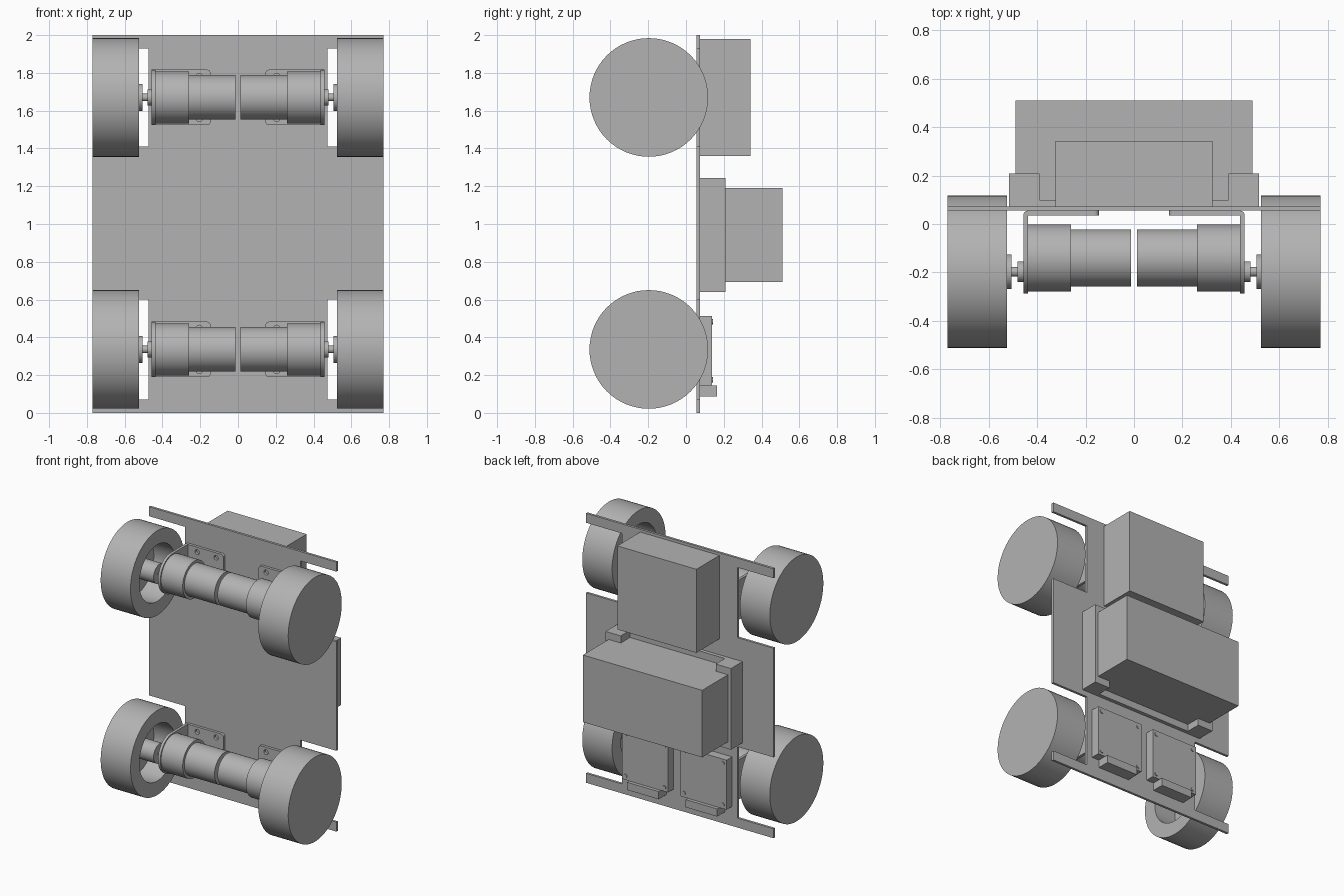
import bpy, bmesh, math
from mathutils import Vector, Matrix

if "Cube" in bpy.data.objects:
    bpy.data.objects.remove(bpy.data.objects["Cube"], do_unlink=True)

grey = bpy.data.materials.new("plain grey")
grey.use_nodes = True
COLOUR = (0.45, 0.45, 0.45, 1)
grey.diffuse_color = COLOUR
grey.node_tree.nodes["Principled BSDF"].inputs["Base Color"].default_value = COLOUR


def finish(name, bm, smooth=False, mirror=False):
    bmesh.ops.recalc_face_normals(bm, faces=bm.faces)
    mesh = bpy.data.meshes.new(name)
    bm.to_mesh(mesh)
    bm.free()
    mesh.materials.append(grey)
    ob = bpy.data.objects.new(name, mesh)
    bpy.context.collection.objects.link(ob)
    if smooth:
        bpy.ops.object.select_all(action='DESELECT')
        ob.select_set(True)
        bpy.context.view_layer.objects.active = ob
        bpy.ops.object.shade_smooth_by_angle(angle=math.radians(30))
    if mirror:
        ob.modifiers.new("Mirror", 'MIRROR').use_mirror_merge = False
    return ob


def box(name, x, y, z, mirror=False):
    bm = bmesh.new()
    bmesh.ops.create_cube(bm, size=1)
    for v in bm.verts:
        v.co = [(a + b) / 2 + c * (b - a) for c, (a, b) in zip(v.co, (x, y, z))]
    return finish(name, bm, mirror=mirror)


def prism(name, points, axis, lo, hi, smooth=False, mirror=False):
    """Extrude a flat outline along x (points are y,z) or y (points are x,z)."""
    bm = bmesh.new()
    make = (lambda p: (lo, *p)) if axis == 'x' else (lambda p: (p[0], lo, p[1]))
    face = bm.faces.new([bm.verts.new(make(p)) for p in points])
    new = bmesh.ops.extrude_face_region(bm, geom=[face])["geom"]
    shift = Vector((hi - lo, 0, 0)) if axis == 'x' else Vector((0, hi - lo, 0))
    bmesh.ops.translate(bm, vec=shift, verts=[g for g in new if isinstance(g, bmesh.types.BMVert)])
    return finish(name, bm, smooth, mirror)


def arc(cu, cv, r, start, end, n):
    angles = [math.radians(start + (end - start) * i / n) for i in range(n + 1)]
    return [(cu + r * math.cos(a), cv + r * math.sin(a)) for a in angles]


def lathe(name, profile, y, z):
    """Turn an (x, radius) profile around an axis parallel to x."""
    bm = bmesh.new()
    verts = [bm.verts.new((x, y + r, z)) for x, r in profile]
    edges = [bm.edges.new(pair) for pair in zip(verts, verts[1:])]
    bmesh.ops.spin(bm, geom=verts + edges, cent=(0, y, z), axis=(1, 0, 0),
                   angle=math.tau, steps=64, use_duplicate=False)
    bmesh.ops.remove_doubles(bm, verts=bm.verts, dist=1e-5)
    return finish(name, bm, True, True)


def cut(target, cutters):
    for c in cutters:
        c.hide_render = True
        mod = target.modifiers.new("Cut", 'BOOLEAN')
        mod.object, mod.operation, mod.solver = c, 'DIFFERENCE', 'EXACT'
        target.modifiers.move(len(target.modifiers) - 1, 0)
        bpy.context.view_layer.objects.active = target
        bpy.ops.object.modifier_apply(modifier=mod.name)
        bpy.data.objects.remove(c, do_unlink=True)


# Chassis plate with four wheel notches
W, N = 0.77, 0.475
side = [(W, 0), (W, 0.07), (N, 0.07), (N, 0.6), (W, 0.6),
        (W, 1.41), (N, 1.41), (N, 1.93), (W, 1.93), (W, 2)]
prism("chassis_plate", side + [(-x, z) for x, z in reversed(side)], 'y', 0.055, 0.073)

# Drive units: wheel, hub, shaft, gear motor and bracket
AXLE, MOTOR = -0.197, -0.14
for row, z in (("lower", 0.336), ("upper", 1.67)):
    lathe(row + "_wheels", [(0.77, 0), (0.77, 0.314), (0.525, 0.314), (0.525, 0.21),
                            (0.7, 0.21), (0.7, 0)], AXLE, z)
    lathe(row + "_hubs", [(0.7, 0.072), (0.505, 0.072), (0.505, 0)], AXLE, z)
    lathe(row + "_shafts", [(0.505, 0.02), (0.48, 0.02), (0.48, 0.043), (0.455, 0.043)], AXLE, z)
    lathe(row + "_motors", [(0.012, 0), (0.012, 0.118), (0.26, 0.118), (0.26, 0.138),
                            (0.437, 0.138), (0.437, 0)], MOTOR, z)
    h = 0.147
    prism(row + "_bracket_uprights", [(0.035, z - h), (0.035, z + h)]
          + arc(MOTOR, z, h, 90, 270, 32), 'x', 0.437, 0.457, True, True)
    r = 0.02
    flange = prism(row + "_bracket_flanges", [(0.437, z - h), (0.437, z + h)]
                   + arc(0.145 + r, z + h - r, r, 90, 180, 6)
                   + arc(0.145 + r, z - h + r, r, 180, 270, 6), 'y', 0.035, 0.055, False, True)
    cut(flange, [prism("hole_cutter", arc(x, z + dz, 0.018, 0, 345, 23), 'y', 0, 0.1)
                 for x in (0.205, 0.36) for dz in (-0.11, 0.11)])
    # Rounded bend joining upright and flange
    bm = bmesh.new()
    bend = [(0.437, 0.035)] + arc(0.437, 0.035, 0.02, 0, 90, 6)
    f = bm.faces.new([bm.verts.new((x, y, z - h)) for x, y in bend])
    new = bmesh.ops.extrude_face_region(bm, geom=[f])["geom"]
    bmesh.ops.translate(bm, vec=(0, 0, 2 * h),
                        verts=[g for g in new if isinstance(g, bmesh.types.BMVert)])
    finish(row + "_bracket_bends", bm, True, True)

# Upper equipment box
box("upper_box", (-0.325, 0.325), (0.073, 0.342), (1.36, 1.98))

# Battery and its tray
box("battery", (-0.49, 0.49), (0.1, 0.51), (0.692, 1.19))
box("tray_floor", (-0.515, 0.515), (0.073, 0.1), (0.64, 1.243))
box("tray_side_walls", (0.49, 0.515), (0.1, 0.208), (0.64, 1.243), True)
for name, z in (("lower", (0.64, 0.692)), ("upper", (1.19, 1.243))):
    box("tray_" + name + "_corner_walls", (0.39, 0.49), (0.1, 0.208), z, True)

# Pair of driver boards with terminals and corner screws
box("driver_boards", (0.05, 0.43), (0.073, 0.138), (0.145, 0.513), True)
box("driver_terminals", (0.11, 0.37), (0.073, 0.163), (0.088, 0.145), True)
for x in (0.08, 0.4):
    for z in (0.175, 0.483):
        prism("board_screw", arc(x, z, 0.014, 0, 337.5, 15), 'y', 0.138, 0.144, True, True)
